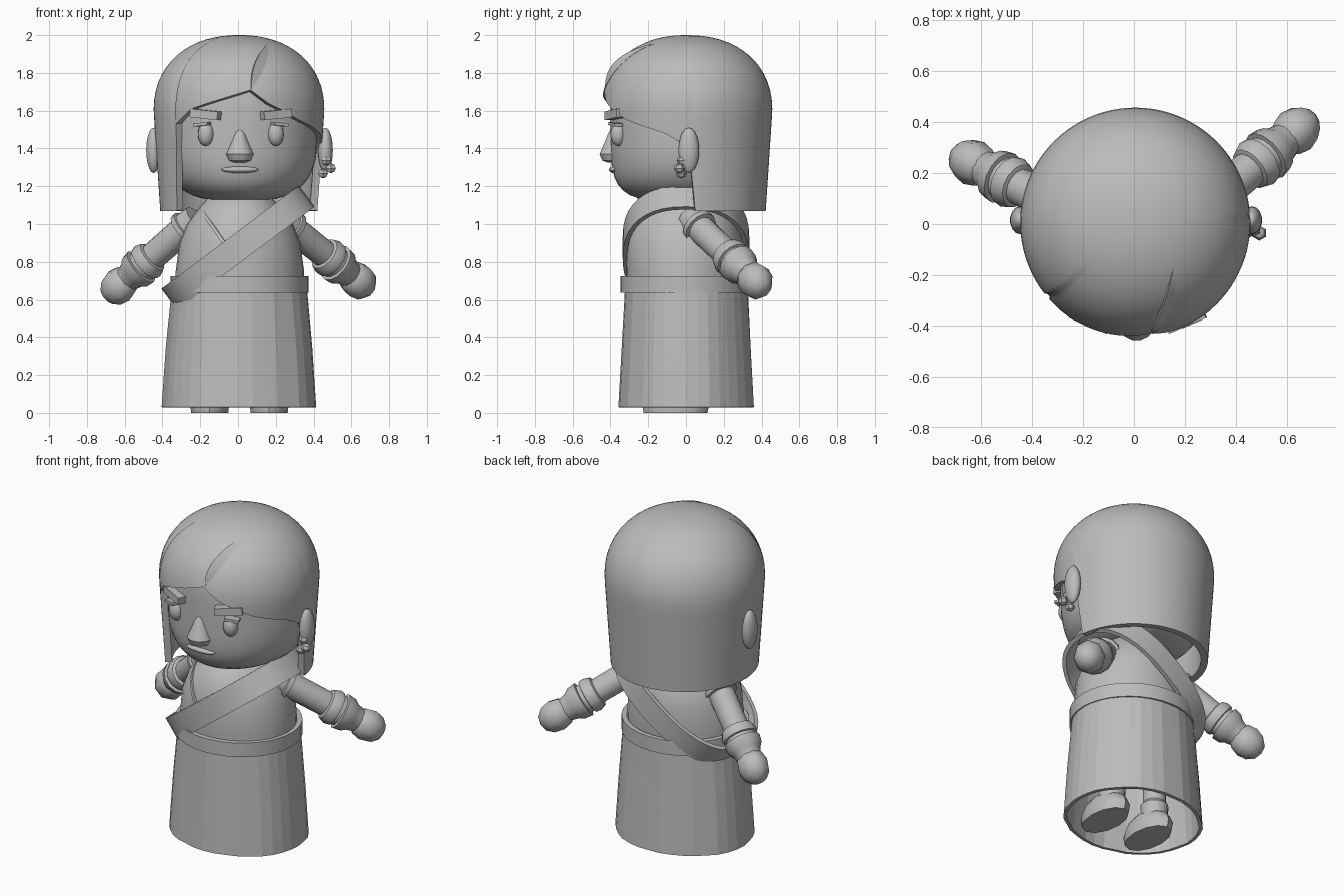
import bpy, bmesh, math, random
from mathutils import Vector

random.seed(4)
if "Cube" in bpy.data.objects:
    bpy.data.objects.remove(bpy.data.objects["Cube"], do_unlink=True)

clay = bpy.data.materials.new("plain_grey")
clay.use_nodes = True
clay.diffuse_color = (0.5, 0.5, 0.5, 1)
clay.node_tree.nodes["Principled BSDF"].inputs["Base Color"].default_value = (0.5, 0.5, 0.5, 1)


def interp(keys, v):
    """Piecewise linear lookup in sorted (position, value) pairs."""
    for (a, p), (b, q) in zip(keys, keys[1:]):
        if v <= b:
            return p + (q - p) * max(0, (v - a) / (b - a))
    return keys[-1][1]


def finish(name, bm, thick=0, angle=35):
    """Make an object, give it thickness and shade it."""
    mesh = bpy.data.meshes.new(name)
    bm.to_mesh(mesh)
    bm.free()
    mesh.materials.append(clay)
    ob = bpy.data.objects.new(name, mesh)
    bpy.context.collection.objects.link(ob)
    bpy.ops.object.select_all(action='DESELECT')
    ob.select_set(True)
    bpy.context.view_layer.objects.active = ob
    if thick:
        mod = ob.modifiers.new("thickness", 'SOLIDIFY')
        mod.thickness = thick
        mod.offset = -1
        bpy.ops.object.modifier_apply(modifier=mod.name)
    if angle:
        bpy.ops.object.shade_smooth_by_angle(angle=math.radians(angle))
    return ob


def loft(name, rows, closed=True, cap=True, thick=0, angle=35):
    """Skin a list of point rows running from bottom to top."""
    bm = bmesh.new()
    grid = [[bm.verts.new(p) for p in row] for row in rows]
    n = len(rows[0])
    for lo, hi in zip(grid, grid[1:]):
        for j in range(n if closed else n - 1):
            k = (j + 1) % n
            bm.faces.new((lo[j], lo[k], hi[k], hi[j]))
    if cap:
        bm.faces.new(grid[0][::-1])
    if cap or closed and thick == 0.04:
        bm.faces.new(grid[-1])
    return finish(name, bm, thick, angle)


def oval(rx, ry, z, n=32, cx=0.0, cy=0.0):
    steps = [2 * math.pi * i / n for i in range(n)]
    return [(cx + rx * math.cos(a), cy + ry * math.sin(a), z) for a in steps]


def lathe(name, start, axis, profile, n=14, stretch=1, angle=35):
    """Round part along an axis from (distance, radius) pairs."""
    q = Vector(axis).to_track_quat('Z', 'Y')
    rows = [[Vector(start) + q @ Vector(p) for p in oval(r, r * stretch, d, n)]
            for d, r in profile]
    return loft(name, rows, angle=angle)


def ball(name, loc, size, n=16, rings=10, angle=35):
    bm = bmesh.new()
    bmesh.ops.create_uvsphere(bm, u_segments=n, v_segments=rings, radius=1)
    ob = finish(name, bm, angle=angle)
    ob.location, ob.scale = loc, size
    return ob


def box(name, loc, size, turn=(0, 0, 0)):
    bm = bmesh.new()
    bmesh.ops.create_cube(bm, size=1)
    ob = finish(name, bm, angle=0)
    ob.location, ob.scale, ob.rotation_euler = loc, size, turn
    return ob


# Head: squarish ball with a flat chin
rows = []
for i in range(21):
    h = -math.cos(math.pi * (0.04 + 0.92 * i / 20))
    rx = 0.41 * (1 - abs(h) ** 3) ** (1 / 3)
    ry = 0.40 * (1 - abs(h) ** 4) ** (1 / 4)
    rows.append(oval(rx, ry, 1.5 + 0.38 * h, 40, 0.01))
loft("head", rows, angle=50)


# Hair: dome whose lower edge follows fringe, lock and back
def hair_radius(z):
    if z < 1.6:
        return 0.452 - 0.035 * (1.6 - z) / 0.53
    return 0.452 * (1 - min(1, (z - 1.6) / 0.4) ** 2.2) ** (1 / 2.2)


hem = [(-180, 1.07), (-52, 1.07), (-56 + 4.5, 1.09), (-48, 1.53), (-34, 1.61), (8, 1.71),
       (20, 1.64), (45, 1.55), (75, 1.48), (88, 1.42), (92, 1.36), (96, 1.07), (180, 1.07)]
rows = []
for i in range(23):
    s = (1 - i / 22 * 0.97) ** 2
    row = []
    for j in range(90):
        deg = -180 + 4 * j
        z = 2 - (2 - interp(hem, deg)) * s
        a, r = math.radians(deg), hair_radius(z)
        row.append((0.005 + r * math.sin(a), 0.005 - r * math.cos(a), z))
    rows.append(row)
loft("hair", rows, cap=False, thick=0.04, angle=45)

# Parting: leaf shaped fold above the fringe
rows = []
for i in range(13):
    t = i / 12
    z, row = 1.71 + 0.26 * t, []
    for side in (-1, 1):
        x = 0.07 + 0.095 * t + side * 0.027 * math.sin(math.pi * t)
        lift = 0.022 * math.sin(math.pi * t) if side < 0 else 0.003
        row.append((x, 0.005 - lift - math.sqrt(hair_radius(z) ** 2 - x * x), z + lift / 2))
    rows.append(row)
loft("hair_parting", rows, closed=False, cap=False, thick=0.008)

# Face
for side, name in ((-1, "right"), (1, "left")):
    x = 0.015 + side * 0.185
    ball(name + "_eye", (x, -0.358, 1.475), (0.043, 0.042, 0.062))
    box(name + "_lash", (x + side * 0.02, -0.372, 1.528), (0.085, 0.05, 0.016),
        (0, side * 0.1, side * 0.4))
    box(name + "_eyebrow", (x, -0.372, 1.58), (0.16, 0.06, 0.045), (0, -side * 0.1, side * 0.42))
    ball(name + "_ear", (0.008 + side * 0.455, 0.015, 1.39), (0.04, 0.055, 0.12), 14, 10)
lathe("nose", (0.01, -0.385, 1.325), (0, 0, 1),
      [(0, 0.03), (0.012, 0.06), (0.045, 0.074), (0.1, 0.05), (0.16, 0.025), (0.18, 0.01)])
ball("mouth", (0.01, -0.378, 1.288), (0.1, 0.03, 0.019), 12, 6)
for x, y, z in ((0.468, -0.02, 1.335), (0.492, -0.035, 1.295), (0.45, -0.025, 1.268)):
    ball("earring_bead", (x, y, z), (0.03, 0.03, 0.026), 6, 4, 0)

# Torso
wide = [(0.6, 0.34), (0.75, 0.34), (0.9, 0.32), (1.0, 0.28), (1.08, 0.22), (1.15, 0.16), (1.2, 0.08)]
deep = [(0.6, 0.3), (0.75, 0.305), (0.9, 0.31), (1.0, 0.285), (1.08, 0.245), (1.15, 0.175), (1.2, 0.08)]
loft("torso", [oval(w, d, z, 32, 0.01, -0.01) for (z, w), (_, d) in zip(wide, deep)], angle=45)

# Garment edge on the chest
rows = []
for i in range(9):
    t = i / 8
    z, row = 0.9 + 0.17 * t, []
    for off in (0, 0.022):
        x = -0.085 - 0.12 * t + off
        d = interp(deep, z) + 0.012
        row.append((x, -0.01 - d * math.sqrt(1 - ((x - 0.01) / interp(wide, z)) ** 2), z))
    rows.append(row)
loft("collar_edge", rows, closed=False, cap=False, thick=0.012)

# Pleated skirt, open below, and belt
jitter = [random.uniform(-0.008, 0.006) for _ in range(36)]
rows = []
for z, rx, ry, amount in ((0.03, 0.41, 0.36, 1), (0.35, 0.388, 0.342, 0.9), (0.67, 0.357, 0.325, 0.3)):
    rows.append([(p[0] * (1 + 2 * amount * k), p[1] * (1 + 2 * amount * k), z)
                 for p, k in zip(oval(rx, ry, z, 36, 0.008, 0.003), jitter)])
loft("skirt", rows, cap=False, thick=0.02, angle=5)
loft("belt", [oval(0.365, 0.344, z, 36, 0.008, -0.003) for z in (0.638, 0.725)],
     cap=False, thick=0.03)

# Sash: tilted loop from the left shoulder to the right hip
along, across = Vector((0.8, 0, 0.6)), Vector((-0.6, 0, 0.8))
rows = []
for off in (-0.07, 0.07):
    row = []
    for i in range(40):
        a = 2 * math.pi * i / 40
        c, s = (math.copysign(abs(v) ** 0.84, v) for v in (math.cos(a), math.sin(a)))
        row.append(Vector((0, 0, 0.875)) + along * 0.455 * c
                   + Vector((0, 0.335 * s, 0)) + across * off)
    rows.append(row)
loft("sash", rows, cap=False, thick=0.025)

# Arms with sleeve rims, cuffs and mitten hands
sleeve = [(0, 0.075), (0.12, 0.082), (0.125, 0.095), (0.17, 0.095), (0.175, 0.076), (0.6, 0.073)]
cuff = [(0.56, 0.075), (0.57, 0.09), (0.63, 0.104), (0.67, 0.1), (0.675, 0.088), (0.71, 0.088),
        (0.715, 0.106), (0.79, 0.1), (0.83, 0.082), (0.9, 0.07)]
for name, start, end in (("left", (0.22, 0.02, 1.03), (0.635, 0.365, 0.7)),
                         ("right", (-0.22, 0.03, 1.03), (-0.63, 0.24, 0.672))):
    axis = Vector(end) - Vector(start)
    for part, profile in (("arm", sleeve), ("cuff", cuff)):
        lathe(name + "_" + part, start, axis, [(d * axis.length, r) for d, r in profile])
    hand = ball(name + "_hand", end, (0.092, 0.098, 0.105), 8, 6, 45)
    hand.rotation_euler = axis.to_track_quat('Z', 'Y').to_euler()

# Shoes and legs under the skirt
for name, x in (("right", -0.15), ("left", 0.165)):
    lathe(name + "_shoe", (x, -0.055, 0), (0, 0, 1),
          [(0, 0.098), (0.05, 0.104), (0.1, 0.09), (0.14, 0.06)], 12, 1.72)
    lathe(name + "_leg", (x, 0.0, 0.08), (0, 0, 1),
          [(0, 0.075), (0.1, 0.08), (0.12, 0.065), (0.5, 0.07)], 12)
